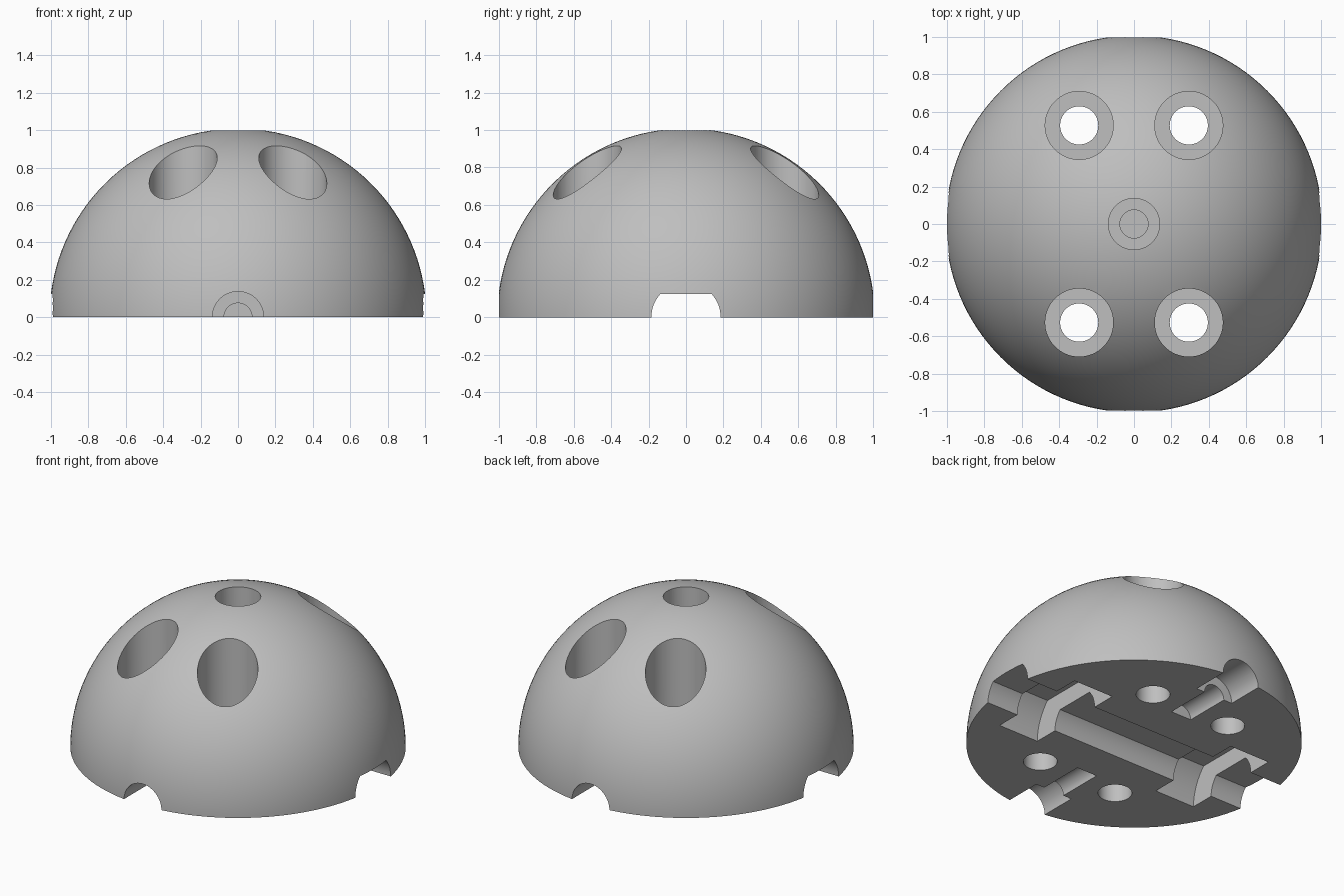
import bpy, bmesh, math
from mathutils import Matrix, Vector

cube = bpy.data.objects.get("Cube")
if cube:
    bpy.data.objects.remove(cube, do_unlink=True)

RADIUS = 1.008

grey = bpy.data.materials.new("mid_grey")
grey.use_nodes = True
colour = (0.52, 0.52, 0.52, 1)
grey.diffuse_color = colour
grey.node_tree.nodes["Principled BSDF"].inputs["Base Color"].default_value = colour


def add_object(name, bm):
    bmesh.ops.recalc_face_normals(bm, faces=bm.faces)
    mesh = bpy.data.meshes.new(name)
    bm.to_mesh(mesh)
    bm.free()
    mesh.materials.append(grey)
    obj = bpy.data.objects.new(name, mesh)
    bpy.context.collection.objects.link(obj)
    return obj


def clip_above(bm, height, keep_above=False):
    geom = bm.verts[:] + bm.edges[:] + bm.faces[:]
    cut = bmesh.ops.bisect_plane(bm, geom=geom, plane_co=(0, 0, height),
                                 plane_no=(0, 0, 1), clear_outer=not keep_above,
                                 clear_inner=keep_above)
    edges = [e for e in cut["geom_cut"] if isinstance(e, bmesh.types.BMEdge)]
    bmesh.ops.contextual_create(bm, geom=edges)


def bore(start, end, radius, roof=None):
    """Cylinder between two points, optionally with a flat roof."""
    start, end = Vector(start), Vector(end)
    axis = end - start
    turn = axis.to_track_quat('Z', 'Y').to_matrix().to_4x4()
    bm = bmesh.new()
    bmesh.ops.create_cone(bm, cap_ends=True, segments=64, radius1=radius,
                          radius2=radius, depth=axis.length,
                          matrix=Matrix.Translation((start + end) / 2) @ turn)
    if roof:
        clip_above(bm, roof)
    return add_object("bore_cutter", bm)


# Solid half ball
bm = bmesh.new()
bmesh.ops.create_uvsphere(bm, u_segments=128, v_segments=65, radius=RADIUS)
clip_above(bm, 0, keep_above=True)
dome = add_object("dome", bm)

# Axle channel with wide pockets near both ends
cutters = [bore((-1.2, 0, 0), (1.2, 0, 0), 0.185, roof=0.125)]
for side in (-1, 1):
    cutters.append(bore((side * 0.465, 0, 0), (side * 0.76, 0, 0), 0.35, roof=0.24))

# Stepped pin holes at the front, back and top
for d in (Vector((0, -1, 0)), Vector((0, 1, 0)), Vector((0, 0, 1))):
    cutters.append(bore(d * 0.75, d * 1.2, 0.137))
    cutters.append(bore(d * 0.44, d * 1.1, 0.075))

# Four counterbored screw holes
for x in (-0.293, 0.293):
    for y in (-0.527, 0.527):
        cutters.append(bore((x, y, 0.3), (x, y, 1.2), 0.182))
        cutters.append(bore((x, y, -0.2), (x, y, 1.1), 0.102))

# Cut everything out of the dome
bpy.context.view_layer.objects.active = dome
for cutter in cutters:
    cutter.hide_render = True
    mod = dome.modifiers.new("cut", 'BOOLEAN')
    mod.operation = 'DIFFERENCE'
    mod.solver = 'EXACT'
    mod.object = cutter
    bpy.ops.object.modifier_apply(modifier=mod.name)
    bpy.data.objects.remove(cutter, do_unlink=True)

bpy.ops.object.select_all(action='DESELECT')
dome.select_set(True)
bpy.ops.object.shade_smooth_by_angle(angle=math.radians(30))
